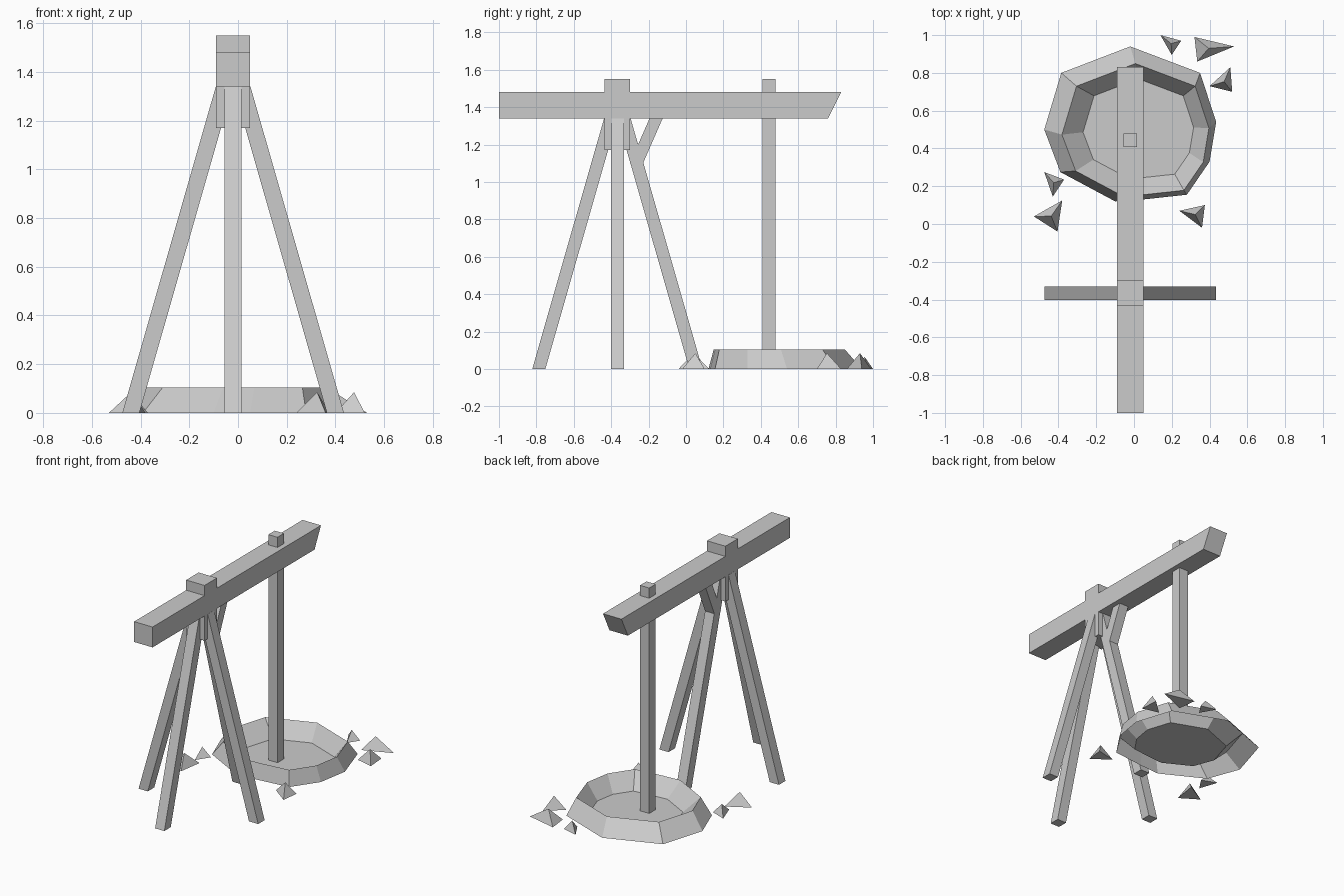
import bpy, bmesh
from mathutils import Vector

cube = bpy.data.objects.get("Cube")
if cube:
    bpy.data.objects.remove(cube, do_unlink=True)

GREY = 0.6
stone = bpy.data.materials.new("plain grey")
stone.use_nodes = True
stone.diffuse_color = (GREY, GREY, GREY, 1)
stone.node_tree.nodes["Principled BSDF"].inputs["Base Color"].default_value = (GREY, GREY, GREY, 1)

MID = -0.02          # centre line of the frame
PIVOT = -0.367       # where the legs meet
BEAM_LOW, BEAM_HIGH, CAP_TOP = 1.34, 1.48, 1.55


def finish(name, bm, recalc=True):
    if recalc:
        bmesh.ops.recalc_face_normals(bm, faces=bm.faces[:])
    mesh = bpy.data.meshes.new(name)
    bm.to_mesh(mesh)
    bm.free()
    mesh.materials.append(stone)
    obj = bpy.data.objects.new(name, mesh)
    bpy.context.collection.objects.link(obj)
    return obj


def bar(name, low, high, width=0.07, depth=0.07, back_slant=0.0):
    """Bar between two points with level ends; it may lean."""
    low, high = Vector(low), Vector(high)
    bm = bmesh.new()
    bmesh.ops.create_cube(bm, size=1)
    for v in bm.verts:
        end = high if v.co.z > 0 else low
        slant = back_slant if v.co.y > 0 and v.co.z < 0 else 0
        v.co = end + Vector((v.co.x * width, v.co.y * depth - slant, 0))
    return finish(name, bm)


# Beam with an undercut back end, and the block it rests through
front, back = -1.0, 0.83
mid_y = (front + back) / 2
bar("beam", (MID, mid_y, BEAM_LOW), (MID, mid_y, BEAM_HIGH),
    width=0.14, depth=back - front, back_slant=0.07)
bar("pivot_block", (MID, PIVOT, 1.17), (MID, PIVOT, CAP_TOP), width=0.14, depth=0.135)

# Four splayed legs
for name, dx, dy in (("left_leg", 1, 0), ("right_leg", -1, 0),
                     ("front_leg", 0, -1), ("back_leg", 0, 1)):
    bar(name, (MID + dx * 0.42, PIVOT + dy * 0.42, 0),
        (MID + dx * 0.036, PIVOT + dy * 0.036, BEAM_LOW))

# Brace from the back leg up to the beam
bar("brace", (MID, -0.265, 1.1), (MID, -0.16, BEAM_LOW))

# Drill post through the beam
bar("drill_post", (MID, 0.443, 0), (MID, 0.443, CAP_TOP))

# Crater: outer foot, raised rim, sunken floor
outline = [Vector(p) for p in (
    (-0.02, 0.94), (-0.385, 0.8), (-0.475, 0.5), (-0.39, 0.275), (-0.1, 0.12),
    (0.05, 0.13), (0.28, 0.155), (0.4, 0.33), (0.435, 0.54), (0.35, 0.8))]
bm = bmesh.new()
rings = []
for centre, scale, z in (((0, 0), 1, 0), ((0.17, 0.315), 0.855, 0.105), ((0.1, 0.46), 0.643, 0)):
    c = Vector(centre)
    rings.append([bm.verts.new((*(c + (p - c) * scale), z)) for p in outline])
count = len(outline)
for a, b in zip(rings, rings[1:]):
    for i in range(count):
        j = (i + 1) % count
        bm.faces.new((a[i], a[j], b[j], b[i]))
bm.faces.new(rings[-1])
finish("crater", bm, recalc=False)

# Loose pointed rocks: a triangular base and a peak over its middle
rocks = (
    (0.065, (0.14, 1.0), (0.25, 0.97), (0.2, 0.895)),
    (0.085, (0.32, 0.99), (0.53, 0.94), (0.335, 0.86)),
    (0.085, (0.51, 0.83), (0.52, 0.7), (0.4, 0.73)),
    (0.065, (-0.475, 0.275), (-0.37, 0.235), (-0.43, 0.145)),
    (0.085, (-0.38, 0.125), (-0.405, -0.04), (-0.53, 0.04)),
    (0.085, (0.375, 0.1), (0.36, -0.02), (0.24, 0.07)))
for n, (height, *base) in enumerate(rocks, 1):
    bm = bmesh.new()
    foot = [bm.verts.new((x, y, 0)) for x, y in base]
    peak = bm.verts.new(sum((v.co for v in foot), Vector()) / 3 + Vector((0, 0, height)))
    bm.faces.new(foot)
    for i in range(3):
        bm.faces.new((foot[i], foot[(i + 1) % 3], peak))
    finish(f"rock_{n}", bm)
